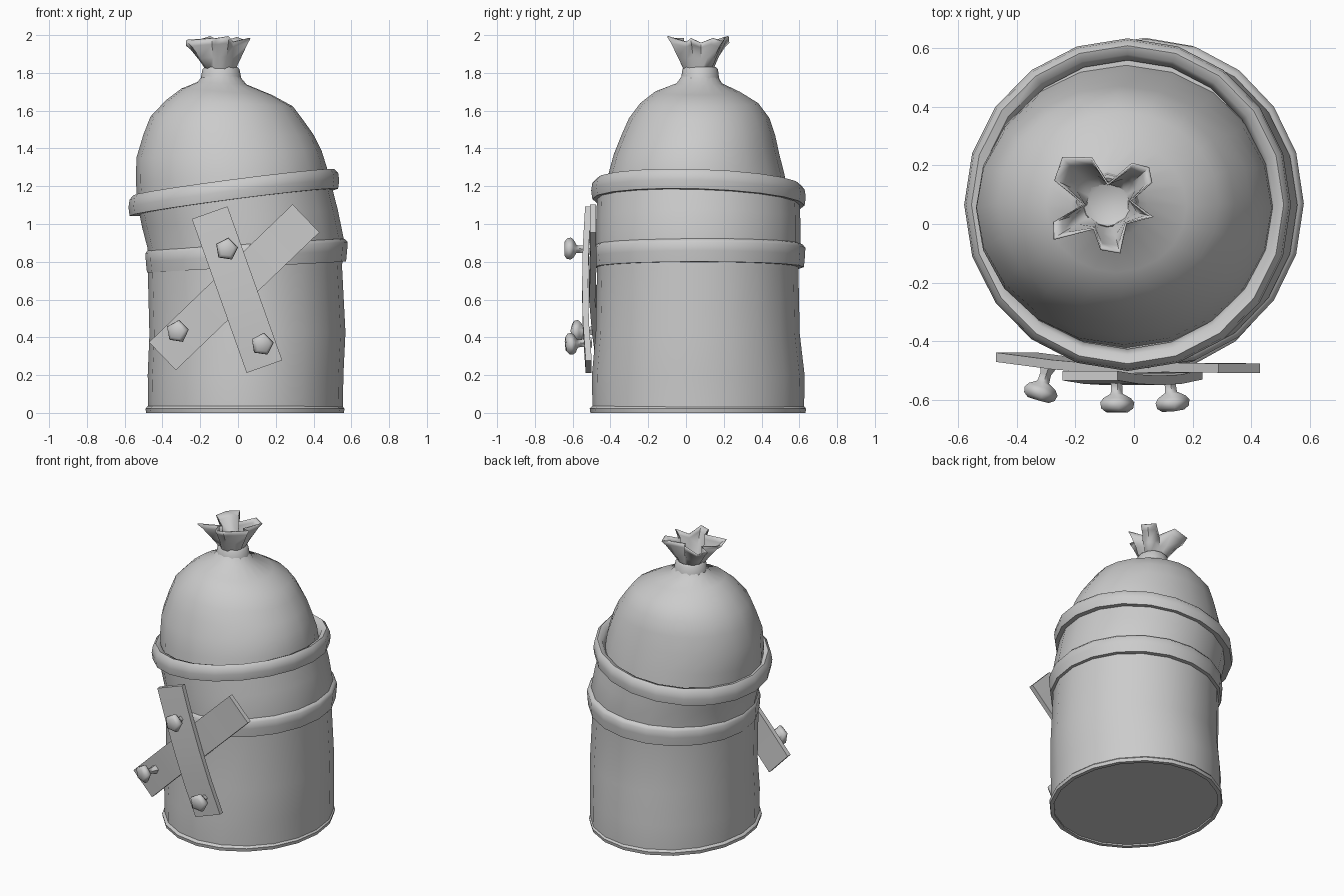
import bpy, bmesh
from math import sin, cos, pi, radians
from mathutils import Vector


def finish(name, bm, angle=40):
    bmesh.ops.recalc_face_normals(bm, faces=bm.faces)
    me = bpy.data.meshes.new(name)
    bm.to_mesh(me)
    bm.free()
    ob = bpy.data.objects.new(name, me)
    bpy.context.collection.objects.link(ob)
    bpy.ops.object.select_all(action='DESELECT')
    ob.select_set(True)
    bpy.context.view_layer.objects.active = ob
    bpy.ops.object.shade_smooth_by_angle(angle=radians(angle))
    return ob


def ring(cx, cy, z, rx, ry, sx=0.0, sy=0.0, n=20):
    """Elliptical ring whose height leans by the slopes sx, sy."""
    pts = []
    for i in range(n):
        a = 2 * pi * i / n
        x, y = rx * cos(a), ry * sin(a)
        pts.append(Vector((cx + x, cy + y, z + sx * x + sy * y)))
    return pts


def loft(name, rings, cap_start=False, cap_end=False, closed=False, angle=40):
    bm = bmesh.new()
    loops = [[bm.verts.new(p) for p in r] for r in rings]
    pairs = list(zip(loops, loops[1:]))
    if closed:
        pairs.append((loops[-1], loops[0]))
    for a, b in pairs:
        n = len(a)
        for i in range(n):
            j = (i + 1) % n
            bm.faces.new((a[i], a[j], b[j], b[i]))
    if cap_start:
        bm.faces.new(loops[0])
    if cap_end:
        bm.faces.new(loops[-1])
    return finish(name, bm, angle)


def hoop(name, cx, cy, z, rx, ry, sx, sy, section):
    """Closed band: section is (radial offset, height offset) pairs."""
    return loft(name, [ring(cx, cy, z + h, rx + o, ry + o, sx, sy) for o, h in section],
                closed=True, angle=50)


# Dented can wall
loft("can_body", [
    ring(0.040, 0.065, 0.01, 0.515, 0.560),
    ring(0.040, 0.065, 0.20, 0.518, 0.563),
    ring(0.050, 0.062, 0.42, 0.519, 0.540, 0.01),
    ring(0.037, 0.062, 0.75, 0.514, 0.533, 0.04),
    ring(0.040, 0.065, 0.90, 0.518, 0.540, 0.06),
    ring(0.010, 0.065, 1.03, 0.518, 0.540, 0.09),
    ring(-0.018, 0.065, 1.15, 0.510, 0.535, 0.13, -0.03),
], cap_start=True, cap_end=True)

# Foot flange, middle hoop and leaning top rim
hoop("foot_flange", 0.037, 0.063, 0, 0.527, 0.573, 0, 0,
     [(-0.03, 0.0), (-0.004, 0.0), (0, 0.022), (-0.012, 0.036), (-0.03, 0.036)])
hoop("middle_hoop", 0.045, 0.07, 0.83, 0.535, 0.562, 0.055, 0,
     [(-0.05, -0.058), (-0.008, -0.058), (-0.002, 0.0), (0, 0.045), (-0.015, 0.062), (-0.05, 0.075)])
hoop("top_rim", -0.022, 0.066, 1.165, 0.558, 0.568, 0.13, -0.03,
     [(-0.06, -0.05), (-0.006, -0.05), (0, -0.005), (-0.006, 0.035), (-0.025, 0.056),
      (-0.055, 0.045), (-0.075, 0.0)])

# Stuffed bag dome gathered toward the neck
loft("bag", [
    ring(-0.025, 0.060, 1.13, 0.505, 0.485, 0.12, -0.03),
    ring(-0.035, 0.055, 1.26, 0.505, 0.467, 0.08),
    ring(-0.048, 0.056, 1.37, 0.490, 0.438, 0.04),
    ring(-0.050, 0.065, 1.47, 0.452, 0.407),
    ring(-0.060, 0.070, 1.56, 0.404, 0.372, -0.02),
    ring(-0.045, 0.070, 1.64, 0.335, 0.312, -0.05),
    ring(-0.060, 0.060, 1.70, 0.240, 0.225, -0.07),
    ring(-0.085, 0.070, 1.745, 0.130, 0.120, -0.05),
    ring(-0.090, 0.075, 1.80, 0.085, 0.085),
], cap_start=True, cap_end=True)

# Neck tie
loft("neck_tie", [
    ring(-0.088, 0.075, 1.735, 0.116, 0.110, -0.05, 0, 12),
    ring(-0.090, 0.075, 1.775, 0.107, 0.100, 0, 0, 12),
    ring(-0.090, 0.075, 1.82, 0.098, 0.094, 0, 0, 12),
    ring(-0.090, 0.075, 1.832, 0.085, 0.083, 0, 0, 12),
    ring(-0.090, 0.075, 1.815, 0.06, 0.06, 0, 0, 12),
], cap_end=True)

# Flared five-lobed mouth: angle, radius, height at the lip
LIP = [(-15, .155, 1.985), (10, .075, 1.96), (28, .165, 1.985), (42, .185, 1.97),
       (58, .160, 1.99), (90, .065, 1.965), (110, .165, 1.995), (134, .22, 1.965),
       (155, .195, 1.96), (180, .075, 1.94), (198, .19, 1.95), (212, .215, 1.975),
       (240, .09, 1.985), (262, .15, 1.985), (284, .165, 1.995), (315, .085, 1.965)]


def lobes(t, z, base):
    pts = []
    for a, r, h in LIP:
        a = radians(a)
        rr = base + (r - base) * t
        pts.append(Vector((-0.09 + rr * cos(a), 0.066 + rr * sin(a), z + (h - z) * t)))
    return pts


mouth = loft("bag_mouth", [lobes(0, 1.815, 0.07), lobes(0.35, 1.83, 0.075),
                           lobes(0.75, 1.86, 0.08), lobes(1, 1.9, 0.08)],
             cap_start=True, angle=60)
sol = mouth.modifiers.new("thickness", 'SOLIDIFY')
sol.thickness = 0.008
sol.offset = -1


# Bent planks: end points in (x, z), width, depth along the length
def plank(name, start, end, w, ys, t=0.032):
    a, b = Vector((start[0], 0, start[1])), Vector((end[0], 0, end[1]))
    d = (b - a).normalized()
    side = Vector((d.z, 0, -d.x)) * w / 2
    rings = []
    for i, y in enumerate(ys):
        p = a.lerp(b, i / (len(ys) - 1))
        f, k = Vector((0, y - t / 2, 0)), Vector((0, y + t / 2, 0))
        rings.append([p + side + f, p - side + f, p - side + k, p + side + k])
    return loft(name, rings, True, True, angle=30)


plank("plank_diagonal", (-0.40, 0.30), (0.36, 1.03), 0.205, [-0.455, -0.48, -0.497, -0.49, -0.492])
plank("plank_steep", (-0.15, 1.06), (0.14, 0.245), 0.20, [-0.518, -0.53, -0.534, -0.53, -0.515])


# Mushroom-headed five-sided nails
def nail(name, base, direction):
    prof = [(-0.02, .03), (0.0, .03), (0.025, .02), (0.055, .022), (0.07, .05),
            (0.085, .062), (0.105, .058), (0.118, .04)]
    q = Vector(direction).to_track_quat('Z', 'Y')
    rings = []
    for d, r in prof:
        rings.append([Vector(base) + q @ Vector((r * sin(2 * pi * i / 5 + 0.15),
                                                 r * cos(2 * pi * i / 5 + 0.15), d))
                      for i in range(5)])
    return loft(name, rings, True, True, angle=60)


nail("nail_top", (-0.06, -0.525, 0.865), (0.0, -1, 0.02))
nail("nail_left", (-0.295, -0.487, 0.435), (-0.3, -1, -0.05))
nail("nail_bottom", (0.12, -0.52, 0.37), (0.1, -1, -0.08))
